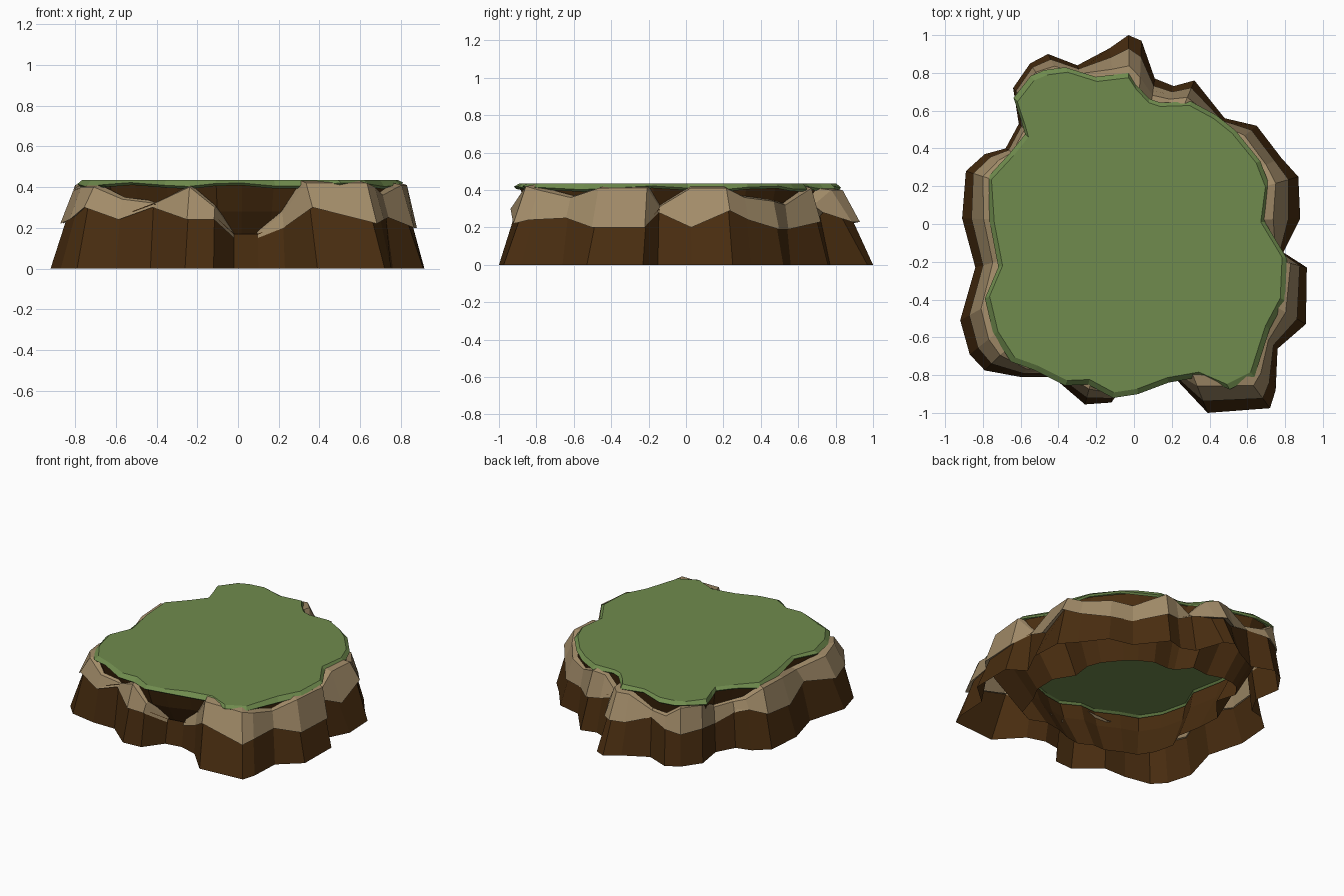
import bpy, bmesh, math

if "Cube" in bpy.data.objects:
    bpy.data.objects.remove(bpy.data.objects["Cube"])

# Footprint of the earth wall, clockwise from the back
BASE = [(-.03, 1.0), (.04, .97), (.11, .77), (.21, .73), (.32, .76), (.48, .56), (.65, .52),
        (.78, .35), (.87, .25), (.88, .03), (.79, -.15), (.915, -.23), (.91, -.53), (.76, -.66),
        (.75, -.88), (.72, -.975), (.39, -1.0), (.23, -.83), (.10, -.79), (-.02, -.81),
        (-.12, -.945), (-.26, -.955), (-.43, -.81), (-.60, -.81), (-.79, -.775), (-.87, -.69),
        (-.92, -.51), (-.84, -.23), (-.91, .03), (-.89, .28), (-.79, .37), (-.68, .40),
        (-.61, .53), (-.64, .72), (-.55, .85), (-.455, .90), (-.30, .84), (-.13, .93)]
# Lower and upper heights of the rock band at each footprint point
LOW = [.23, .23, .28, .24, .23, .19, .19, .24, .29, .20, .28, .20, .20, .25, .24, .22, .30, .20, .15,
       .15, .24, .24, .30, .24, .30, .24, .22, .28, .22, .24, .28, .25, .20, .24, .22, .25, .28, .22]
HIGH = [.40, .40, .32, .40, .41, .32, .34, .36, .41, .41, .31, .41, .41, .36, .40, .42, .42, .27, .17,
        .17, .30, .40, .32, .34, .40, .40, .38, .36, .40, .41, .34, .32, .31, .40, .40, .33, .32, .40]
GAP = (18,)      # footprint spans left without rock
# Edge of the grass, clockwise from the back
GRASS = [(-.36, .82), (-.20, .77), (-.03, .79), (.01, .73), (.08, .655), (.14, .635), (.30, .64),
         (.43, .57), (.53, .49), (.66, .33), (.71, .20), (.685, .01), (.80, -.18), (.79, -.40),
         (.71, -.55), (.63, -.80), (.50, -.865), (.35, -.80), (.18, -.83), (.02, -.89),
         (-.11, -.91), (-.24, -.84), (-.36, -.845), (-.52, -.765), (-.645, -.72), (-.735, -.58),
         (-.78, -.39), (-.71, -.225), (-.755, .01), (-.77, .24), (-.65, .37), (-.57, .47),
         (-.59, .54), (-.63, .66), (-.54, .775), (-.47, .805)]


def material(name, color):
    m = bpy.data.materials.new(name)
    m.diffuse_color = (*color, 1)
    m.use_nodes = True
    m.node_tree.nodes["Principled BSDF"].inputs["Base Color"].default_value = m.diffuse_color
    return m


def loft(name, rings, mat, cap=False, skip=()):
    """Skin a stack of closed rings (bottom to top, clockwise) with flat faces."""
    bm = bmesh.new()
    loops = [[bm.verts.new(p) for p in ring] for ring in rings]
    n = len(loops[0])
    for a, b in zip(loops, loops[1:]):
        for i in range(n):
            j = (i + 1) % n
            if i not in skip:
                bm.faces.new((a[j], a[i], b[i], b[j]))
    if cap:
        bm.faces.new(loops[-1][::-1])
    me = bpy.data.meshes.new(name)
    bm.to_mesh(me)
    bm.free()
    me.materials.append(mat)
    ob = bpy.data.objects.new(name, me)
    bpy.context.collection.objects.link(ob)
    return ob


def grass_hit(p):
    """Point of the grass edge in the same direction as p, kept inside the footprint."""
    best = 0
    for (ax, ay), (bx, by) in zip(GRASS, GRASS[1:] + GRASS[:1]):
        ex, ey = bx - ax, by - ay
        den = p[0] * ey - p[1] * ex
        if abs(den) < 1e-9:
            continue
        t = (ax * ey - ay * ex) / den
        s = (ax * p[1] - ay * p[0]) / den
        if t > 0 and -1e-6 <= s <= 1 + 1e-6:
            best = max(best, t)
    t = min(best, .93)
    return p[0] * t, p[1] * t


def between(k, heights):
    """Ring a fraction k of the way from the footprint to the grass edge."""
    out = []
    for p, z in zip(BASE, heights):
        g = grass_hit(p)
        out.append((p[0] + (g[0] - p[0]) * k, p[1] + (g[1] - p[1]) * k, z))
    return out


def scaled(k, heights):
    return [(x * k, y * k, z) for (x, y), z in zip(GRASS, heights)]


earth = material("earth", (.066, .026, .005))
stone = material("stone", (.36, .26, .14))
green = material("green", (.16, .26, .075))
n = len(GRASS)

# Outer earth wall
loft("earth_wall", [between(0, [0] * len(BASE)),
                    between(.52, [z + .02 for z in LOW])], earth)

# Flared earth core under the grass
loft("earth_core", [scaled(.74, [0] * n),
                    scaled(.925, [.28] * n),
                    scaled(.975, [.41] * n)], earth)

# Jagged rock band overhanging the earth wall
loft("rock_band", [between(.56, [z + .02 for z in LOW]),
                   between(.32, LOW),
                   between(.74, HIGH),
                   between(1.05, [z + .01 for z in HIGH])], stone, skip=GAP)

# Grass slab with a wavy lower lip
lip = [.40 + .010 * math.sin(i * 1.7) for i in range(n)]
loft("grass_top", [scaled(.995, lip),
                   scaled(1.012, [z + .012 for z in lip]),
                   scaled(.98, [.435] * n)], green, cap=True)
